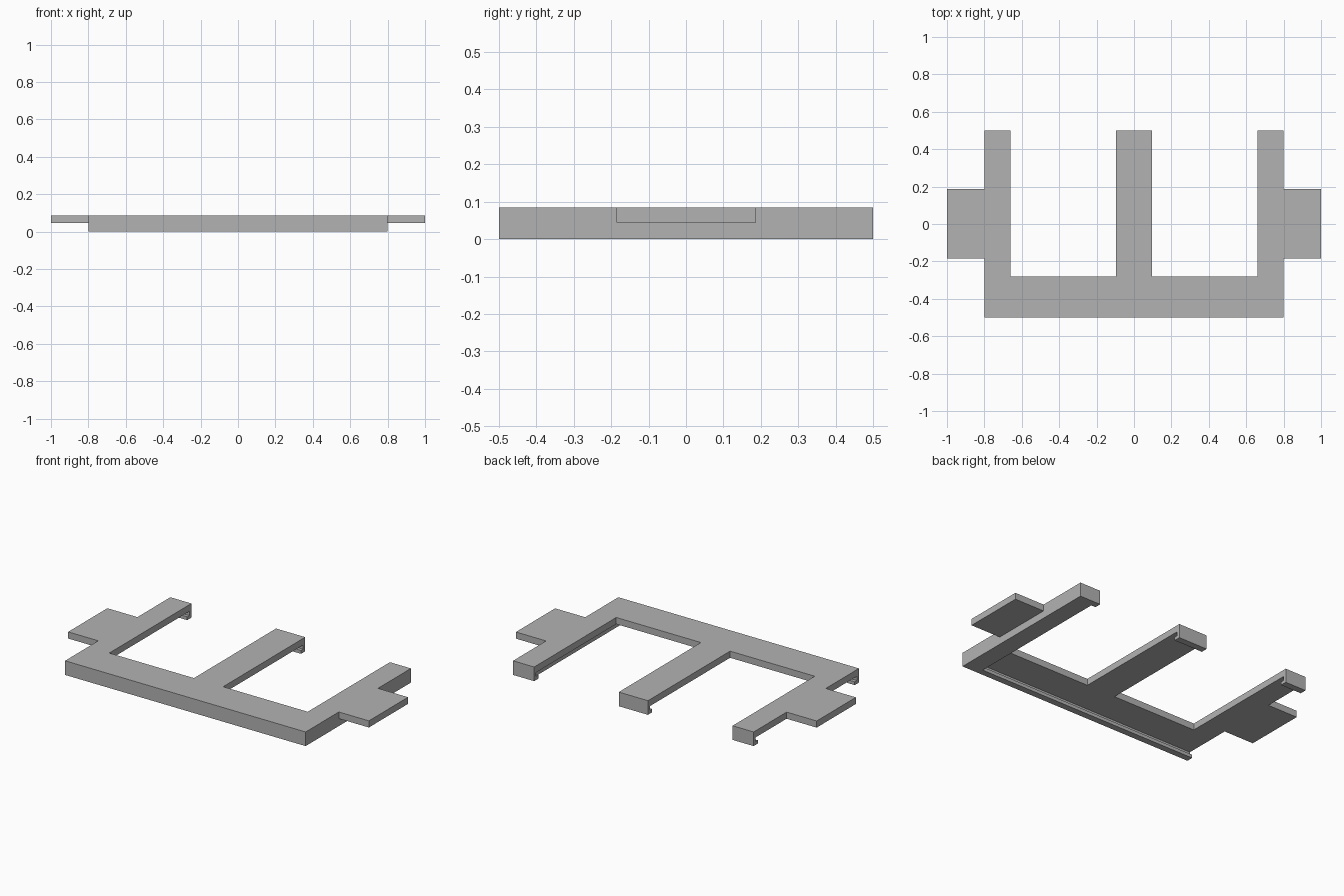
import bpy
import bmesh
from mathutils import Vector

cube = bpy.data.objects.get("Cube")
if cube:
    bpy.data.objects.remove(cube, do_unlink=True)

grey = bpy.data.materials.new("plain_grey")
grey.use_nodes = True
grey.diffuse_color = (0.45, 0.45, 0.45, 1)
grey.node_tree.nodes["Principled BSDF"].inputs["Base Color"].default_value = grey.diffuse_color

TOP, UNDER = 0.085, 0.045      # upper and lower face of the plate
SIDE, BACK = 0.8, 0.5          # half width without tabs, half depth
ARM_IN, MID, BAR = 0.66, 0.097, -0.28
STOP_IN = 0.69                 # inner face of the end stop
WALL, HOOK = 0.02, 0.04        # lip wall thickness and hook reach


def extrude(name, outline, direction):
    """Solid made by pushing a flat outline along a direction."""
    bm = bmesh.new()
    face = bm.faces.new([bm.verts.new(p) for p in outline])
    swept = bmesh.ops.extrude_face_region(bm, geom=[face])["geom"]
    bmesh.ops.translate(bm, vec=Vector(direction),
                        verts=[v for v in swept if isinstance(v, bmesh.types.BMVert)])
    bmesh.ops.recalc_face_normals(bm, faces=bm.faces)
    mesh = bpy.data.meshes.new(name)
    bm.to_mesh(mesh)
    bm.free()
    mesh.materials.append(grey)
    obj = bpy.data.objects.new(name, mesh)
    bpy.context.collection.objects.link(obj)
    return obj


def lip(name, x0, x1, side):
    """Hooked lip below the plate; side is -1 at the front, 1 at the back."""
    section = [(0, 0), (HOOK, 0), (HOOK, WALL), (WALL, WALL), (WALL, UNDER), (0, UNDER)]
    outline = [(x0, side * (BACK - d), z) for d, z in section]
    return extrude(name, outline, (x1 - x0, 0, 0))


# Three-armed plate with a tab on each side, outlined as one half and mirrored
half = [(SIDE, -BACK), (SIDE, -0.185), (1, -0.185), (1, 0.187), (SIDE, 0.187),
        (SIDE, BACK), (ARM_IN, BACK), (ARM_IN, BAR), (MID, BAR), (MID, BACK)]
outline = half + [(-x, y) for x, y in reversed(half)]
extrude("plate", [(x, y, UNDER) for x, y in outline], (0, 0, TOP - UNDER))

# Solid stop under the left arm
stop = [(STOP_IN, -BACK, 0), (SIDE, -BACK, 0), (SIDE, BACK, 0), (STOP_IN, BACK, 0)]
extrude("end_stop", stop, (0, 0, UNDER))

# Hooked lips along the front bar and at the arm ends
lip("front_lip", -SIDE, STOP_IN, -1)
lip("right_arm_lip", -SIDE, -ARM_IN, 1)
lip("middle_arm_lip", -MID, MID, 1)
lip("left_arm_lip", ARM_IN, STOP_IN, 1)
